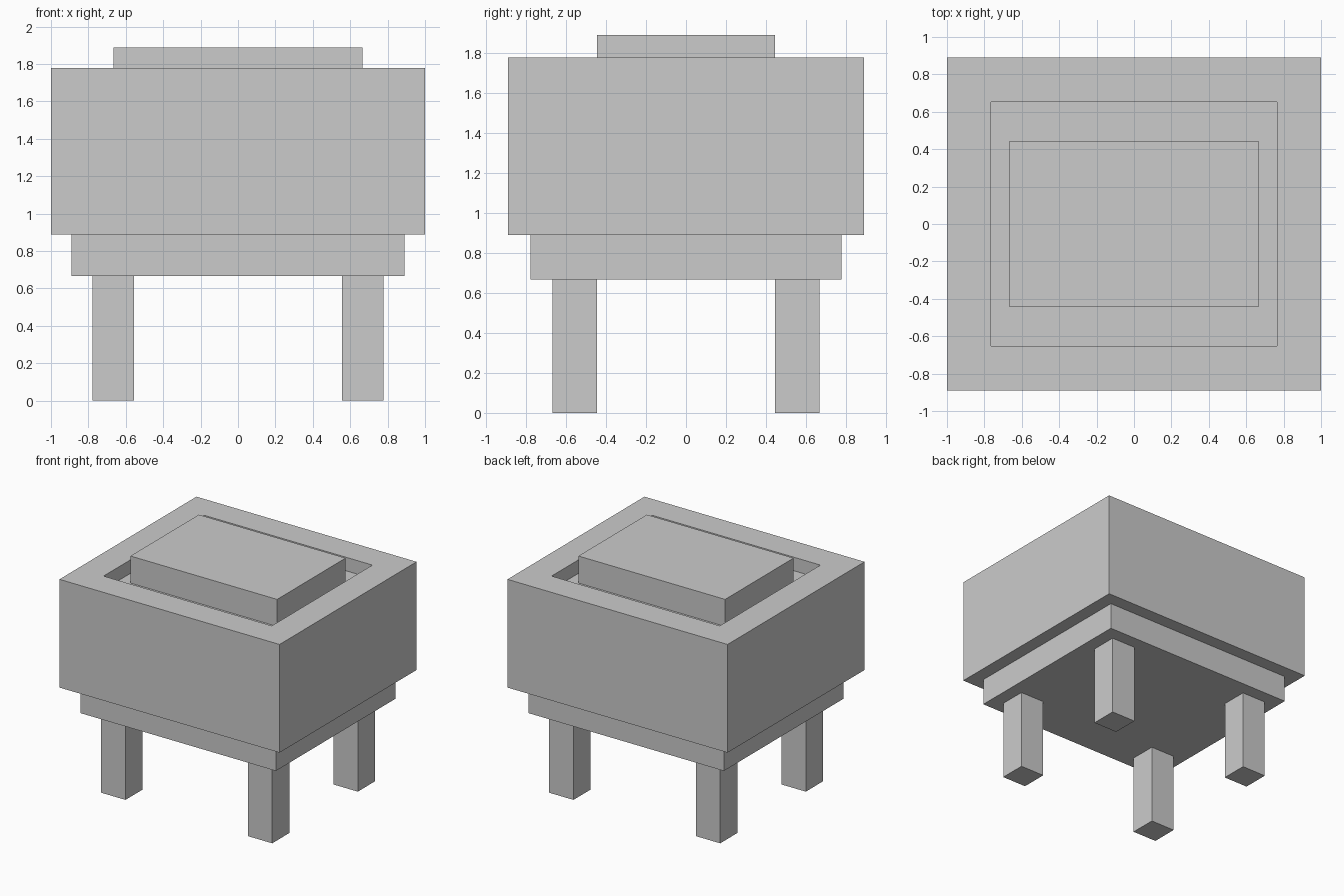
import bpy
import bmesh
from mathutils import Vector

if "Cube" in bpy.data.objects:
    bpy.data.objects.remove(bpy.data.objects["Cube"])

U = 1 / 9  # the whole model sits on a grid of ninths


def box(name, x, y, z, recess=None):
    """Box from (min, max) ranges in grid units; recess = (rim width, depth) sinks the top."""
    bm = bmesh.new()
    bmesh.ops.create_cube(bm, size=1)
    for v in bm.verts:
        v.co = Vector([r[0] + (c + 0.5) * (r[1] - r[0]) for c, r in zip(v.co, (x, y, z))]) * U
    if recess:
        bm.normal_update()
        top = max(bm.faces, key=lambda f: f.calc_center_median().z)
        bmesh.ops.inset_region(bm, faces=[top], thickness=recess[0] * U)
        # straight-walled pit inside the rim
        pit = bmesh.ops.extrude_discrete_faces(bm, faces=[top])["faces"][0]
        bmesh.ops.translate(bm, verts=pit.verts, vec=(0, 0, -recess[1] * U))
    mesh = bpy.data.meshes.new(name)
    bm.to_mesh(mesh)
    bm.free()
    obj = bpy.data.objects.new(name, mesh)
    bpy.context.collection.objects.link(obj)
    return obj


# Four square legs
for side, sx in (("left", -1), ("right", 1)):
    for end, sy in (("front", -1), ("back", 1)):
        box(f"{end}_{side}_leg", sorted((5 * sx, 7 * sx)), sorted((4 * sy, 6 * sy)), (0, 6))

# Stepped base tier
box("base_tier", (-8, 8), (-7, 7), (6, 8))

# Main body with a shallow rectangular pit in its top
box("body", (-9, 9), (-8, 8), (8, 16), recess=(3, 1))

# Raised slab standing in the pit, leaving a slot at front and back
box("top_slab", (-6, 6), (-4, 4), (15, 17))
